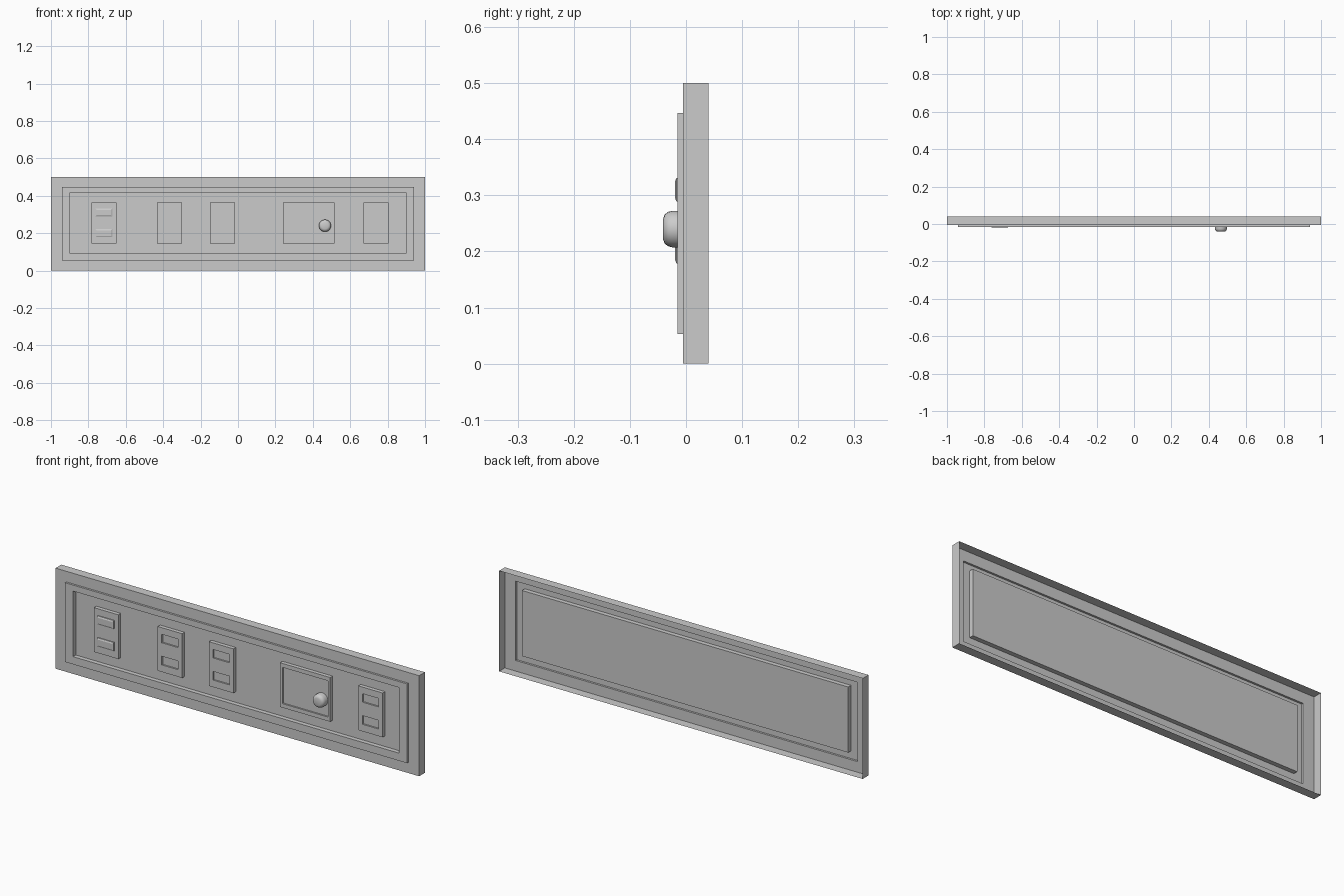
import bpy, bmesh, math
from mathutils import Matrix

if "Cube" in bpy.data.objects:
    bpy.data.objects.remove(bpy.data.objects["Cube"])

FLOOR = 0.007      # back of the recess
PLATE = -0.012     # front of the plates


def add_object(name, bm):
    bmesh.ops.recalc_face_normals(bm, faces=bm.faces)
    mesh = bpy.data.meshes.new(name)
    bm.to_mesh(mesh)
    bm.free()
    ob = bpy.data.objects.new(name, mesh)
    bpy.context.collection.objects.link(ob)
    return ob


def stepped(name, rings, cap_back=False):
    """Join rectangular rings (x0, x1, z0, z1, y) from back to front and cap the last."""
    bm = bmesh.new()
    loops = [[bm.verts.new(p) for p in ((x0, y, z0), (x1, y, z0), (x1, y, z1), (x0, y, z1))]
             for x0, x1, z0, z1, y in rings]
    for a, b in zip(loops, loops[1:]):
        for i in range(4):
            j = (i + 1) % 4
            bm.faces.new((a[i], a[j], b[j], b[i]))
    bm.faces.new(loops[-1])
    if cap_back:
        bm.faces.new(loops[0][::-1])
    ob = add_object(name, bm)
    # open sheets: make the front faces look towards -y
    if ob.data.polygons[-1].normal.y > 0 and not cap_back:
        ob.data.flip_normals()
    return ob


def cut(target, cutter):
    mod = target.modifiers.new("cut", 'BOOLEAN')
    mod.operation = 'DIFFERENCE'
    mod.solver = 'EXACT'
    mod.object = cutter
    cutter.hide_render = True
    cutter.hide_set(True)


# Panel: one thin pressed sheet, open at the back
outer = (-1.0, 1.0, 0.0, 0.5)
border = (-0.94, 0.94, 0.053, 0.447)
inner = (-0.897, 0.897, 0.091, 0.417)
stepped("panel", [(*outer, 0.04), (*outer, -0.005), (*border, -0.005),
                  (*border, -0.015), (*inner, -0.015), (*inner, FLOOR)])

# Small plates: the first carries raised switches, the others sunken sockets
Z0, Z1 = 0.144, 0.364
slots = ((0.179, 0.222), (0.289, 0.331))
for n, cx in enumerate((-0.717, -0.366, -0.084, 0.737)):
    r = (cx - 0.067, cx + 0.067, Z0, Z1)
    plate = stepped(f"plate_{n + 1}", [(*r, FLOOR), (*r, PLATE)], True)
    for k, (a, b) in enumerate(slots):
        s = (cx - 0.045, cx + 0.045, a, b)
        if n == 0:
            t = (s[0] + 0.007, s[1] - 0.007, a + 0.007, b - 0.007)
            stepped(f"switch_{k + 1}", [(*s, PLATE), (*s, -0.017), (*t, -0.02)], True)
        else:
            cut(plate, stepped(f"socket_cutter_{n}_{k}", [(*s, PLATE + 0.008), (*s, -0.05)], True))

# Dial plate with a shallow tray
d = (0.24, 0.515, Z0, Z1)
tray = (0.252, 0.503, Z0 + 0.02, Z1 - 0.02)
stepped("dial_plate", [(*d, FLOOR), (*d, PLATE), (*tray, PLATE), (*tray, PLATE + 0.008)], True)

# Dial knob: lathed profile (radius, y)
bm = bmesh.new()
profile = [(0.0325, PLATE + 0.008), (0.0325, -0.025), (0.0305, -0.032), (0.026, -0.038), (0.018, -0.041)]
SIDES = 24
rings = [[bm.verts.new((0.465 + r * math.cos(2 * math.pi * i / SIDES), y,
                        0.24 + r * math.sin(2 * math.pi * i / SIDES))) for i in range(SIDES)]
         for r, y in profile]
for a, b in zip(rings, rings[1:]):
    for i in range(SIDES):
        j = (i + 1) % SIDES
        bm.faces.new((a[i], a[j], b[j], b[i]))
bm.faces.new(rings[-1])
bm.faces.new(rings[0][::-1])
knob = add_object("dial_knob", bm)
bpy.context.view_layer.objects.active = knob
knob.select_set(True)
bpy.ops.object.shade_smooth_by_angle(angle=math.radians(35))
